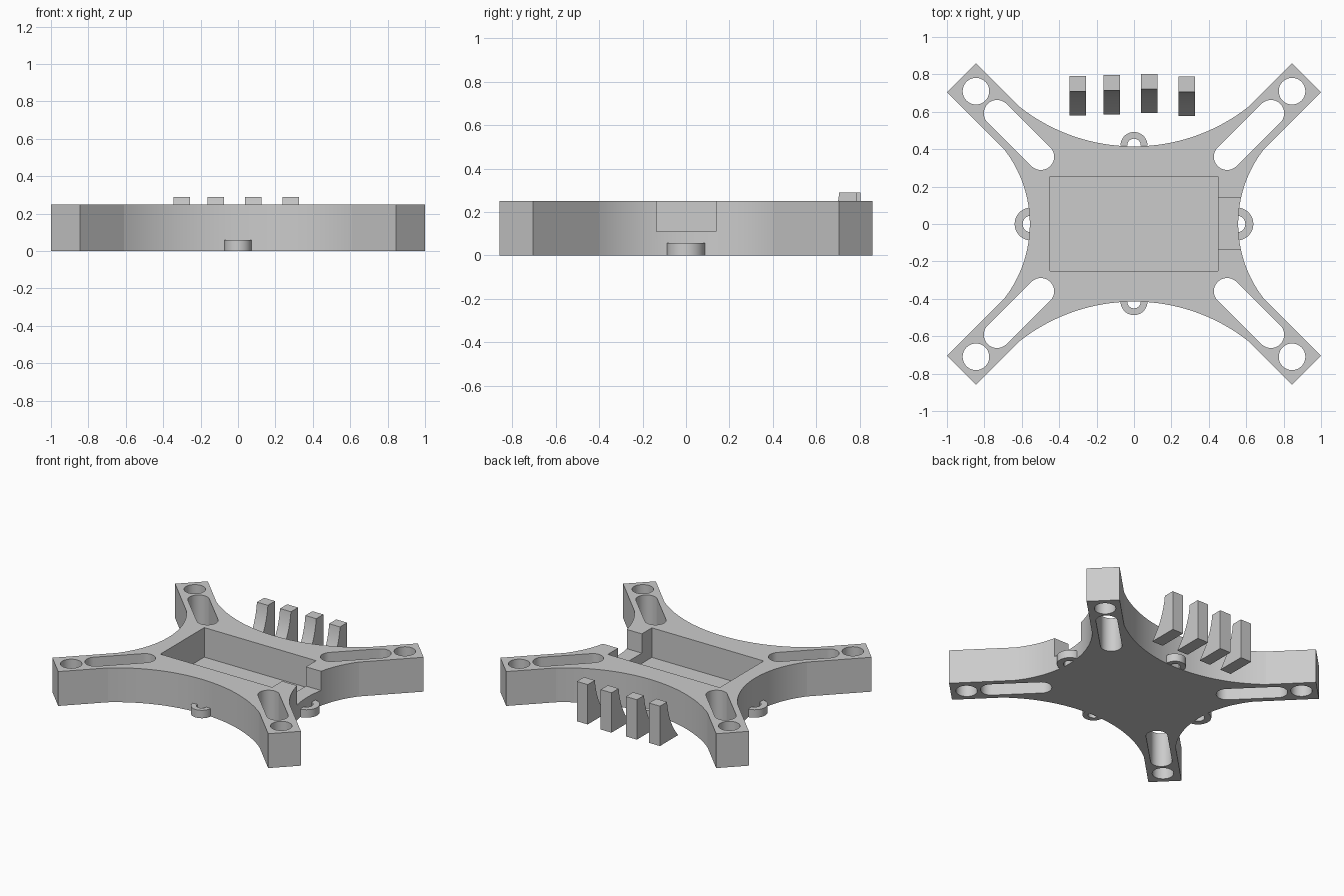
import bpy
import bmesh
from math import sin, cos, asin, pi, atan2, hypot, radians
from mathutils import Matrix

cube = bpy.data.objects.get("Cube")
if cube:
    bpy.data.objects.remove(cube, do_unlink=True)

GREY = (0.6, 0.6, 0.6, 1)
grey = bpy.data.materials.new("light grey plastic")
grey.use_nodes = True
grey.diffuse_color = GREY
grey.node_tree.nodes["Principled BSDF"].inputs["Base Color"].default_value = GREY

HEIGHT = 0.25


def prism(name, outline, low, high, matrix=None):
    """Extrude a closed 2D outline from low to high along z."""
    bm = bmesh.new()
    base = bm.faces.new([bm.verts.new((x, y, low)) for x, y in outline])
    top = bmesh.ops.extrude_face_region(bm, geom=[base])["geom"]
    moved = [v for v in top if isinstance(v, bmesh.types.BMVert)]
    bmesh.ops.translate(bm, verts=moved, vec=(0, 0, high - low))
    bmesh.ops.recalc_face_normals(bm, faces=bm.faces)
    if matrix:
        bmesh.ops.transform(bm, matrix=matrix, verts=bm.verts)
    mesh = bpy.data.meshes.new(name)
    bm.to_mesh(mesh)
    bm.free()
    obj = bpy.data.objects.new(name, mesh)
    mesh.materials.append(grey)
    bpy.context.collection.objects.link(obj)
    return obj


def arc(x, y, radius, start, end, steps):
    angles = [start + (end - start) * i / steps for i in range(steps + 1)]
    return [(x + radius * cos(a), y + radius * sin(a)) for a in angles]


def rectangle(x0, x1, y0, y1):
    return [(x0, y0), (x1, y0), (x1, y1), (x0, y1)]


def bay(distance, half, sag, steps=32):
    """Concave side as (along, outward) pairs."""
    radius = (half * half + sag * sag) / (2 * sag)
    limit = asin(half / radius)
    angles = [limit * (2 * i / steps - 1) for i in range(steps + 1)]
    return [(radius * sin(a), distance + radius * (1 - cos(a))) for a in angles]


def select_only(obj):
    bpy.ops.object.select_all(action="DESELECT")
    obj.select_set(True)
    bpy.context.view_layer.objects.active = obj


def smooth(obj):
    select_only(obj)
    bpy.ops.object.shade_smooth_by_angle(angle=radians(5))


# Four-armed frame: half the outline, then the same turned half round
half = [(d, t) for t, d in bay(0.557, 0.40, 0.138)]
half += [(1, 0.705), (0.845, 0.86)]
half += [(-t, d) for t, d in bay(0.415, 0.61, 0.21)]
half += [(-0.845, 0.86), (-1, 0.705)]
frame = prism("frame", half + [(-x, -y) for x, y in half], 0, HEIGHT)

# Cutters: central tray, side notch, and a hole and slot in each arm
cutters = [
    prism("tray_cutter", rectangle(-0.45, 0.45, -0.25, 0.255), 0.035, 0.4),
    prism("notch_cutter", rectangle(0.4, 0.8, -0.135, 0.138), 0.11, 0.4),
]
hole = arc(0.845, 0.71, 0.071, 0, 2 * pi, 96)[:-1]
slot = arc(0.732, 0.592, 0.071, -pi / 4, 3 * pi / 4, 48)
slot += arc(0.498, 0.36, 0.071, 3 * pi / 4, 7 * pi / 4, 48)
for sx in (1, -1):
    for sy in (1, -1):
        for name, shape in (("hole_cutter", hole), ("slot_cutter", slot)):
            outline = [(sx * x, sy * y) for x, y in shape]
            cutters.append(prism(name, outline, -0.1, 0.4))

for cutter in cutters:
    cutter.hide_render = True
    cut = frame.modifiers.new("cut", "BOOLEAN")
    cut.operation = "DIFFERENCE"
    cut.solver = "EXACT"
    cut.object = cutter
    select_only(frame)
    bpy.ops.object.modifier_apply(modifier=cut.name)
    bpy.data.objects.remove(cutter, do_unlink=True)
smooth(frame)

# Half-ring tie loops at the middle of each side
loops = [
    ("right_loop", -0.55, 0, 0.088, 0.045, pi),
    ("left_loop", 0.55, 0, 0.088, 0.045, 0),
    ("front_loop", 0, -0.415, 0.072, 0.036, -pi / 2),
    ("back_loop", 0, 0.42, 0.072, 0.036, pi / 2),
]
for name, x, y, outer, inner, facing in loops:
    a, b = facing - pi / 2, facing + pi / 2
    ring = arc(x, y, outer, a, b, 48) + arc(x, y, inner, b, a, 48)
    smooth(prism(name, ring, 0, 0.058))

# Loose feet behind the frame: flat back, concave front flaring to a toe
TOP, DEPTH, CAP, WIDTH = 0.29, 0.21, 0.082, 0.088
run = DEPTH - CAP
lean, turn = atan2(run, TOP), radians(18)
radius = hypot(run, TOP) / (2 * sin(turn))
steep, shallow = lean - turn, lean + turn
curve = arc(-CAP - radius * cos(steep), TOP + radius * sin(steep), radius,
            -steep, -shallow, 16)
profile = [(0, 0), (0, TOP)] + curve
# Profile x becomes y, profile y becomes z, and the extrusion runs along x
upright = Matrix(((0, 0, 1, 0), (1, 0, 0, 0), (0, 1, 0, 0), (0, 0, 0, 1)))
for i, (x, back) in enumerate([(-0.3, 0.791), (-0.118, 0.796), (0.081, 0.803), (0.283, 0.788)]):
    place = Matrix.Translation((x, back, 0)) @ upright
    smooth(prism(f"foot_{i + 1}", profile, -WIDTH / 2, WIDTH / 2, place))
